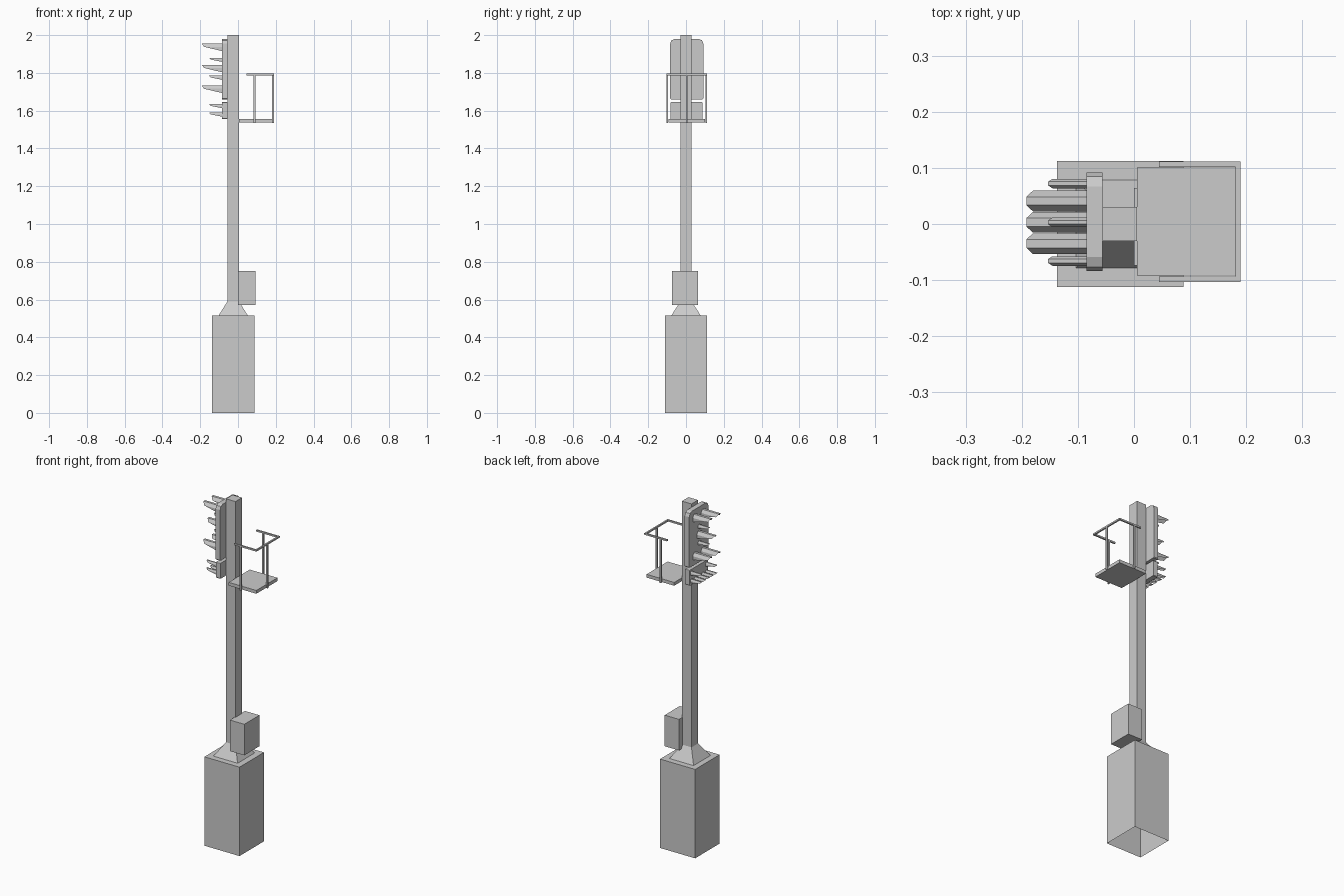
import bpy, bmesh

if "Cube" in bpy.data.objects:
    bpy.data.objects.remove(bpy.data.objects["Cube"])


def make(name, verts, faces):
    me = bpy.data.meshes.new(name)
    me.from_pydata(verts, [], faces)
    bm = bmesh.new()
    bm.from_mesh(me)
    bmesh.ops.recalc_face_normals(bm, faces=bm.faces)
    bm.to_mesh(me)
    bm.free()
    ob = bpy.data.objects.new(name, me)
    bpy.context.collection.objects.link(ob)
    return ob


def frustum(name, low, high, z0, z1, bottom=True):
    """Four-sided solid between two rectangles (x0, x1, y0, y1)."""
    v = []
    for (x0, x1, y0, y1), z in ((low, z0), (high, z1)):
        v += [(x0, y0, z), (x1, y0, z), (x1, y1, z), (x0, y1, z)]
    f = [(i, (i + 1) % 4, 4 + (i + 1) % 4, 4 + i) for i in range(4)] + [(4, 5, 6, 7)]
    if bottom:
        f.append((3, 2, 1, 0))
    return make(name, v, f)


def box(name, x0, x1, y0, y1, z0, z1):
    return frustum(name, (x0, x1, y0, y1), (x0, x1, y0, y1), z0, z1)


def plate(name, yc, hw, z0, z1, top, low):
    """Vertical plate with clipped corners, extruded along x."""
    half = [(hw - low, z0), (hw, z0 + low), (hw, z1 - top),
            (hw - top * 0.3, z1 - top * 0.3), (hw - top, z1)]
    prof = half + [(-y, z) for y, z in reversed(half)]
    n = len(prof)
    v = [(x, yc + y, z) for x in (-0.085, -0.056) for y, z in prof]
    f = [(i, (i + 1) % n, n + (i + 1) % n, n + i) for i in range(n)]
    return make(name, v, f + [tuple(range(n)), tuple(range(n, 2 * n))])


def hood(name, y, z, length, hw, h):
    """Folded visor, open underneath, cut back towards the lens."""
    x = -0.083
    arch = [(-hw, -h, 0), (-hw, -h * 0.42, 0.89), (-hw * 0.4, 0, 1),
            (hw * 0.4, 0, 1), (hw, -h * 0.42, 0.89), (hw, -h, 0)]
    v = [(x, y + a, z + b) for a, b, c in arch]
    v += [(x - length * c, y + a, z + b) for a, b, c in arch[1:5]]
    f = [(0, 1, 6), (1, 2, 7, 6), (2, 3, 8, 7), (3, 4, 9, 8), (4, 5, 9)]
    return make(name, v, f)


# foundation, foot and mast
base = (-0.137, 0.088, -0.112, 0.112)
frustum("foundation", base, base, 0, 0.515, bottom=False)
mast = (-0.056, 0.005, -0.03, 0.03)
frustum("mast_foot", (-0.103, 0.052, -0.078, 0.078), mast, 0.515, 0.59)
frustum("mast", mast, mast, 0.58, 2.0)
box("switch_box", 0, 0.092, -0.074, 0.064, 0.57, 0.75)

# signal plates
plate("signal_plate", 0.004, 0.088, 1.66, 1.98, 0.025, 0.004)
plate("lower_plate", 0.003, 0.085, 1.555, 1.645, 0.003, 0.003)

# large and small lamp hoods
C = 0.003
for y, z in ((-0.038, 1.955), (0.038, 1.955), (0, 1.843), (-0.038, 1.733), (0.038, 1.733)):
    hood("large_hood", C + y, z, 0.109, 0.0185, 0.04)
small = [(0, 1.88), (0, 1.785), (-0.069, 1.635), (0.069, 1.635)]
small += [(k * 0.0345, 1.59) for k in range(-2, 3)]
for y, z in small:
    hood("small_hood", C + y, z, 0.07, 0.0085, 0.022)

# maintenance platform with railing
box("platform", 0.005, 0.182, -0.092, 0.101, 1.537, 1.556)
for y in (-0.103, 0.102):
    box("side_rail", 0.045, 0.19, y, y + 0.009, 1.787, 1.796)
    box("side_post", 0.083, 0.092, y, y + 0.009, 1.535, 1.79)
box("end_rail", 0.181, 0.19, -0.103, 0.111, 1.787, 1.796)
box("end_post", 0.181, 0.19, 0, 0.009, 1.535, 1.79)
